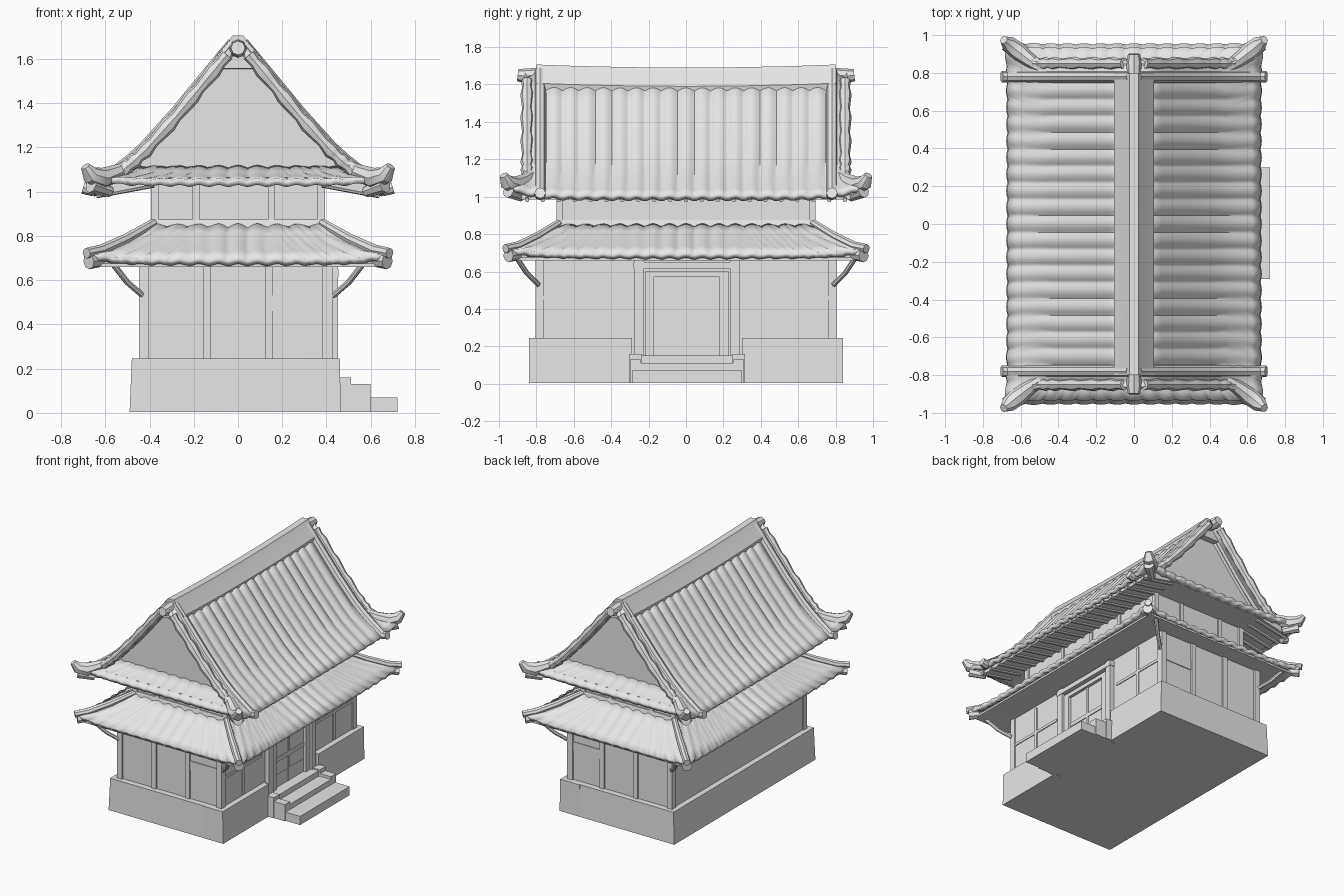
import bpy, bmesh, math

if "Cube" in bpy.data.objects:
    bpy.data.objects.remove(bpy.data.objects["Cube"], do_unlink=True)

grey = bpy.data.materials.new("plain grey")
grey.use_nodes = True
grey.diffuse_color = (0.8, 0.8, 0.8, 1)
grey.node_tree.nodes["Principled BSDF"].inputs["Base Color"].default_value = (0.8, 0.8, 0.8, 1)


def finish(ob, angle=40):
    ob.data.materials.append(grey)
    bpy.ops.object.select_all(action="DESELECT")
    ob.select_set(True)
    bpy.context.view_layer.objects.active = ob
    if ob.type == "CURVE":
        bpy.ops.object.convert(target="MESH")
    bpy.ops.object.shade_smooth_by_angle(angle=math.radians(angle))
    return ob


def mesh_object(name, bm):
    me = bpy.data.meshes.new(name)
    bm.to_mesh(me)
    bm.free()
    ob = bpy.data.objects.new(name, me)
    bpy.context.collection.objects.link(ob)
    return ob


def loft(name, rings):
    """Closed rings of points joined in order, with end caps."""
    bm = bmesh.new()
    rows = [[bm.verts.new(p) for p in ring] for ring in rings]
    n = len(rows[0])
    for a, b in zip(rows, rows[1:]):
        for i in range(n):
            j = (i + 1) % n
            bm.faces.new((a[i], a[j], b[j], b[i]))
    bm.faces.new(rows[0])
    bm.faces.new(rows[-1])
    bmesh.ops.recalc_face_normals(bm, faces=bm.faces)
    return finish(mesh_object(name, bm), 30)


def rect(x0, x1, y0, y1, z):
    return [(x0, y0, z), (x1, y0, z), (x1, y1, z), (x0, y1, z)]


def box(name, x0, x1, y0, y1, z0, z1):
    return loft(name, [rect(x0, x1, y0, y1, z0), rect(x0, x1, y0, y1, z1)])


def stack(name, levels):
    """Centred rectangles (half x, half y, z) lofted upwards."""
    return loft(name, [rect(-x, x, -y, y, z) for x, y, z in levels])


def gable_prism(name, half, middle, stations, sag=0):
    """Mirrored outline (x, z) drawn along y, rising towards the ends by sag."""
    outline = half + middle + [(-x, z) for x, z in reversed(half)]
    return loft(name, [[(x, y, z + sag * y * y) for x, z in outline] for y in stations])


def tube(name, pts, radii):
    cu = bpy.data.curves.new(name, "CURVE")
    cu.dimensions = "3D"
    cu.bevel_depth = 1
    cu.bevel_resolution = 2
    cu.use_fill_caps = True
    sp = cu.splines.new("POLY")
    sp.points.add(len(pts) - 1)
    for p, co, r in zip(sp.points, pts, radii):
        p.co = (*co, 1)
        p.radius = r
    ob = bpy.data.objects.new(name, cu)
    bpy.context.collection.objects.link(ob)
    return finish(ob)


def slope(name, rows, turn, lift, amp, pitch=0.088):
    """Ribbed roof face; rows are (distance out, half length, height), eave first."""
    bm = bmesh.new()
    n = int(rows[0][1] * 2 / pitch * 10)
    c, s = math.cos(turn), math.sin(turn)
    grid = []
    for k, (d, half, z) in enumerate(rows):
        fade = (1 - k / (len(rows) - 1)) ** 3
        line = []
        for i in range(n + 1):
            t = 2 * i / n - 1
            a = t * half
            w = amp * abs(math.cos(math.pi * a / pitch))
            up = lift * fade * abs(t) ** 8
            x, h = d + 0.5 * w + 0.3 * up, z + 0.8 * w + up
            line.append(bm.verts.new((x * c - a * s, x * s + a * c, h)))
        grid.append(line)
    for p, q in zip(grid, grid[1:]):
        for i in range(n):
            bm.faces.new((p[i], p[i + 1], q[i + 1], q[i]))
    ob = mesh_object(name, bm)
    mod = ob.modifiers.new("thickness", "SOLIDIFY")
    mod.thickness = 0.03
    mod.offset = -1
    return finish(ob)


CORNERS = [(sx, sy) for sx in (-1, 1) for sy in (-1, 1)]

# Plinth with a gap for the doorway
loft("plinth", [rect(-0.49, 0.42, -0.84, 0.84, 0.005), rect(-0.48, 0.42, -0.835, 0.835, 0.245)])
for lo, hi, tag in ((-0.84, -0.29, "front"), (0.30, 0.84, "back")):
    loft("plinth_" + tag, [rect(0.3, 0.465, lo, hi, 0.005), rect(0.3, 0.46, lo, hi, 0.245)])

# Entrance steps with side blocks
box("landing", 0.40, 0.50, -0.28, 0.29, 0.005, 0.15)
box("upper_step", 0.45, 0.60, -0.24, 0.25, 0.005, 0.11)
box("lower_step", 0.55, 0.72, -0.29, 0.30, 0.005, 0.07)
for y, tag in ((-0.27, "front"), (0.28, "back")):
    box("step_block_" + tag, 0.45, 0.60, y - 0.03, y + 0.03, 0.005, 0.13)
    box("step_post_" + tag, 0.45, 0.51, y - 0.035, y + 0.035, 0.005, 0.16)

# Ground floor walls, posts and rails
box("ground_wall", -0.438, 0.418, -0.79, 0.79, 0.15, 0.70)
for sx, sy in CORNERS:
    x, y = sx * 0.415 - 0.01, sy * 0.782
    box("corner_post", x - 0.022, x + 0.022, y - 0.022, y + 0.022, 0.24, 0.70)
for sy, tag in ((-1, "front"), (1, "back")):
    y0, y1 = sorted((sy * 0.70, sy * 0.802))
    for x in (-0.14, 0.14):
        box(tag + "_post", x - 0.018, x + 0.018, y0, y1, 0.24, 0.68)
    y0, y1 = sorted((sy * 0.70, sy * 0.796))
    box(tag + "_rail", 0.15, 0.40, y0, y1, 0.46, 0.53)
for y in (-0.54, 0.54):
    box("side_rail", 0.3, 0.424, y - 0.22, y + 0.22, 0.45, 0.47)
    box("side_upright", 0.3, 0.424, y - 0.012, y + 0.012, 0.25, 0.65)

# Doorway
for y in (-0.25, 0.26):
    box("door_outer_post", 0.38, 0.452, y - 0.025, y + 0.025, 0.15, 0.66)
for y in (-0.195, 0.205):
    box("door_inner_post", 0.38, 0.44, y - 0.025, y + 0.025, 0.15, 0.60)
box("door_lintel", 0.38, 0.455, -0.28, 0.29, 0.615, 0.65)
box("door_head", 0.38, 0.44, -0.22, 0.23, 0.57, 0.60)
box("door_rail", 0.38, 0.424, -0.17, 0.18, 0.34, 0.37)
box("door_seam", 0.38, 0.424, -0.005, 0.015, 0.15, 0.57)

# Lower roof
stack("lower_soffit", [(0.43, 0.79, 0.668), (0.64, 0.93, 0.66), (0.64, 0.93, 0.675), (0.38, 0.68, 0.83)])
LOW_LONG = [(0.67, 0.95, 0.69), (0.60, 0.88, 0.725), (0.51, 0.80, 0.77), (0.44, 0.73, 0.81), (0.38, 0.68, 0.85)]
LOW_SHORT = [(y, x, z) for x, y, z in LOW_LONG]
for i in range(4):
    slope("lower_roof_slope", LOW_SHORT if i % 2 else LOW_LONG, i * math.pi / 2, 0.03, 0.013)
for sx, sy in CORNERS:
    path = [(0.38, 0.68, 0.86), (0.51, 0.80, 0.785), (0.62, 0.90, 0.735), (0.685, 0.965, 0.722)]
    tube("lower_hip", [(sx * x, sy * y, z) for x, y, z in path], [0.02, 0.024, 0.026, 0.024])
    tube("lower_hip_end", [(sx * 0.62, sy * 0.90, 0.69), (sx * 0.675, sy * 0.95, 0.685)], [0.03, 0.036])
    path = [(0.43, 0.79, 0.53), (0.50, 0.85, 0.59), (0.57, 0.91, 0.68)]
    tube("corner_brace", [(sx * x, sy * y, z) for x, y, z in path], [0.014] * 3)

# Upper floor
stack("upper_wall", [(0.38, 0.68, 0.8), (0.38, 0.68, 1.06)])
for sx, sy in CORNERS:
    x, y = sx * 0.375, sy * 0.675
    box("upper_corner_post", x - 0.018, x + 0.018, y - 0.018, y + 0.018, 0.82, 1.06)
for x in (-0.19, 0.15):
    box("upper_cross_post", x - 0.015, x + 0.015, -0.688, 0.688, 0.84, 1.05)
for y in (-0.3, 0.0, 0.3):
    box("upper_side_post", -0.388, 0.388, y - 0.015, y + 0.015, 0.84, 1.05)
stack("upper_sill", [(0.398, 0.698, 0.83), (0.388, 0.688, 0.875)])

# Gable core and eave underside beneath the upper roof
gable_prism("gable_wall", [(0.48, 1.08), (0.40, 1.18), (0.27, 1.33), (0.12, 1.51)], [(0, 1.64)], (-0.755, 0.755))
gable_prism("upper_soffit", [(0.37, 1.035), (0.62, 0.985), (0.62, 1.01), (0.50, 1.065)], [], (-0.88, 0.88))

# Upper roof with curved long sides and short skirts
LONG = [(0.665, 0.93, 1.00), (0.62, 0.91, 1.03), (0.55, 0.88, 1.08), (0.48, 0.86, 1.135),
        (0.42, 0.86, 1.19), (0.28, 0.86, 1.345), (0.14, 0.86, 1.515), (0.02, 0.86, 1.66)]
SKIRT = [(0.93, 0.66, 1.05), (0.88, 0.61, 1.06), (0.80, 0.53, 1.085), (0.73, 0.47, 1.12)]
for i in range(4):
    if i % 2:
        slope("upper_skirt_slope", SKIRT, i * math.pi / 2, 0.04, 0.012)
    else:
        slope("upper_main_slope", LONG, i * math.pi / 2, 0.05, 0.016)
for i in range(21):
    y = -0.85 + i * 0.085
    for sx in (-1, 1):
        tube("rafter", [(sx * 0.38, y, 1.03), (sx * 0.64, y, 0.982)], [0.012, 0.012])

# Rolled verge tiles, raised verge bars and upturned corners
for sx, sy in CORNERS:
    bar = [(sx * d, sy * 0.78, z + 0.01) for d, h, z in LONG]
    tube("verge_bar", [(sx * 0.70, sy * 0.78, 1.02)] + bar, [0.03] * 9)
    rolls = []
    for (d0, h0, z0), (d1, h1, z1) in zip(LONG[2:], LONG[3:]):
        for k in range(4):
            t = k / 4
            rolls.append((sx * (d0 + (d1 - d0) * t), sy * 0.85, z0 - 0.005 + (z1 - z0) * t))
    tube("verge_rolls", rolls, [0.026 + 0.010 * (k % 3) / 2 for k in range(len(rolls))])
    horn = [(0.47, 0.81, 1.125), (0.55, 0.865, 1.085), (0.615, 0.915, 1.06), (0.665, 0.955, 1.075), (0.69, 0.975, 1.115)]
    tube("corner_horn", [(sx * x, sy * y, z) for x, y, z in horn], [0.025, 0.038, 0.048, 0.042, 0.022])
    tube("horn_underside", [(sx * 0.58, sy * 0.88, 1.0), (sx * 0.665, sy * 0.95, 1.03)], [0.026, 0.036])

# Sagging ridge and its end caps
gable_prism("ridge", [(0.095, 1.54), (0.105, 1.59), (0.038, 1.67), (0.025, 1.69)], [],
            (-0.8, -0.6, -0.3, 0, 0.3, 0.6, 0.8), 0.026)
for sy in (-1, 1):
    tube("ridge_end", [(0, sy * 0.75, 1.655), (0, sy * 0.86, 1.645), (0, sy * 0.90, 1.65)], [0.036, 0.04, 0.032])
